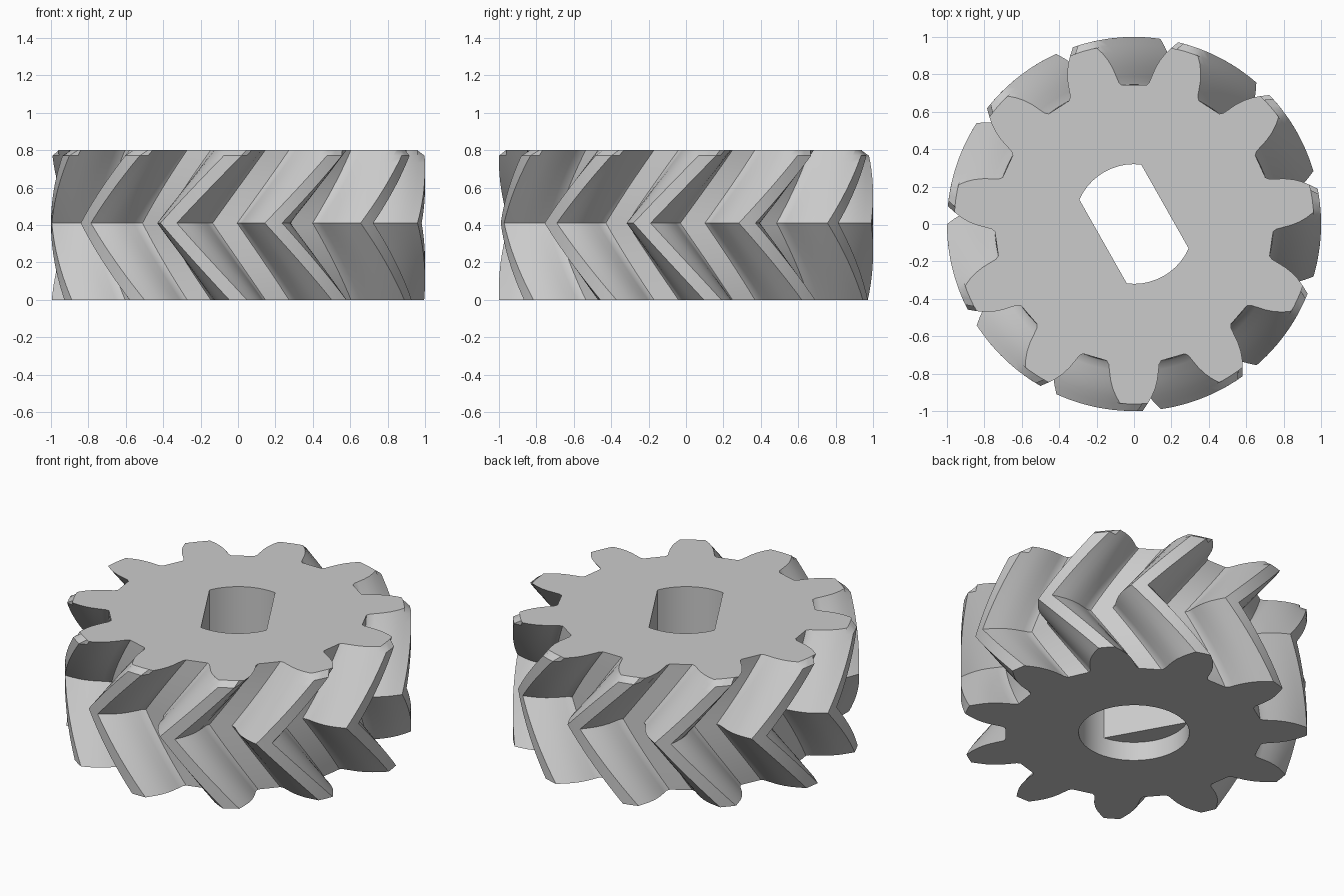
import bpy, bmesh
from math import sin, cos, pi, radians, acos

if "Cube" in bpy.data.objects:
    bpy.data.objects.remove(bpy.data.objects["Cube"])

TEETH = 11
TWIST = radians(-21.8)
MID, CHAMFER_Z, TOP = 0.41, 0.77, 0.80
CHAMFER_R = 0.962
BORE_R, FLAT, LEDGE = 0.32, 0.19, 0.12
STEPS = 10

# Half tooth: degrees from the tooth centre, radius (tip to root)
HALF = [(2.7, 1.0), (4.4, CHAMFER_R), (6.0, 0.925), (7.4, 0.885), (8.6, 0.84),
        (9.6, 0.79), (10.2, 0.762), (11.3, 0.745)]
TOOTH = [(-a, r) for a, r in reversed(HALF)] + [(0, 1.0)] + HALF

bm = bmesh.new()


def loop_edges(verts):
    return [bm.edges.get((v, w)) or bm.edges.new((v, w))
            for v, w in zip(verts, verts[1:] + verts[:1])]


def bridge(low, high):
    n = len(low)
    for i in range(n):
        j = (i + 1) % n
        bm.faces.new((low[i], low[j], high[j], high[i]))


def gear_ring(z, limit=2.0):
    # The twist peaks at mid height, which gives the chevron teeth
    t = z / MID if z <= MID else (TOP - z) / (TOP - MID)
    ring = []
    for k in range(TEETH):
        centre = -pi / 2 + k * 2 * pi / TEETH + TWIST * t
        for deg, r in TOOTH:
            a, r = centre + radians(deg), min(r, limit)
            ring.append(bm.verts.new((r * cos(a), r * sin(a), z)))
    return ring


def bore_ring(z, flats):
    # Round hole, or the same hole with two parallel flats
    corner = acos(FLAT / BORE_R)
    stops = [-corner, corner, pi - corner, pi + corner, 2 * pi - corner]
    turn = radians(29.5)
    ring = []
    for a, b in zip(stops, stops[1:]):
        for i in range(STEPS):
            t = a + (b - a) * i / STEPS
            u, v = BORE_R * cos(t), BORE_R * sin(t)
            if flats:
                u = max(-FLAT, min(FLAT, u))
            ring.append(bm.verts.new((u * cos(turn) - v * sin(turn),
                                      u * sin(turn) + v * cos(turn), z)))
    return ring


# Toothed outside, with a chamfer at the top of the teeth
heights = [MID * i / STEPS for i in range(STEPS + 1)]
heights += [MID + (CHAMFER_Z - MID) * i / STEPS for i in range(1, STEPS + 1)]
outer = [gear_ring(z) for z in heights] + [gear_ring(TOP, CHAMFER_R)]
for low, high in zip(outer, outer[1:]):
    bridge(low, high)

# Shaft hole: round at the bottom, flats above a ledge
bore = [bore_ring(0, False), bore_ring(LEDGE, False),
        bore_ring(LEDGE, True), bore_ring(TOP, True)]
for low, high in zip(bore, bore[1:]):
    bridge(low, high)

# Flat end faces
for rim, hole in ((outer[0], bore[0]), (outer[-1], bore[-1])):
    bmesh.ops.triangle_fill(bm, use_beauty=True, use_dissolve=False,
                            edges=loop_edges(rim) + loop_edges(hole))

bmesh.ops.remove_doubles(bm, verts=bm.verts[:], dist=0.0001)
bmesh.ops.recalc_face_normals(bm, faces=bm.faces[:])

mesh = bpy.data.meshes.new("herringbone_gear")
bm.to_mesh(mesh)
bm.free()
gear = bpy.data.objects.new("herringbone_gear", mesh)
bpy.context.collection.objects.link(gear)

# Plain grey
grey = bpy.data.materials.new("light_grey")
grey.use_nodes = True
colour = (0.6, 0.6, 0.6, 1)
grey.diffuse_color = colour
grey.node_tree.nodes["Principled BSDF"].inputs["Base Color"].default_value = colour
mesh.materials.append(grey)

bpy.ops.object.select_all(action="DESELECT")
gear.select_set(True)
bpy.context.view_layer.objects.active = gear
bpy.ops.object.shade_smooth_by_angle(angle=radians(25))
